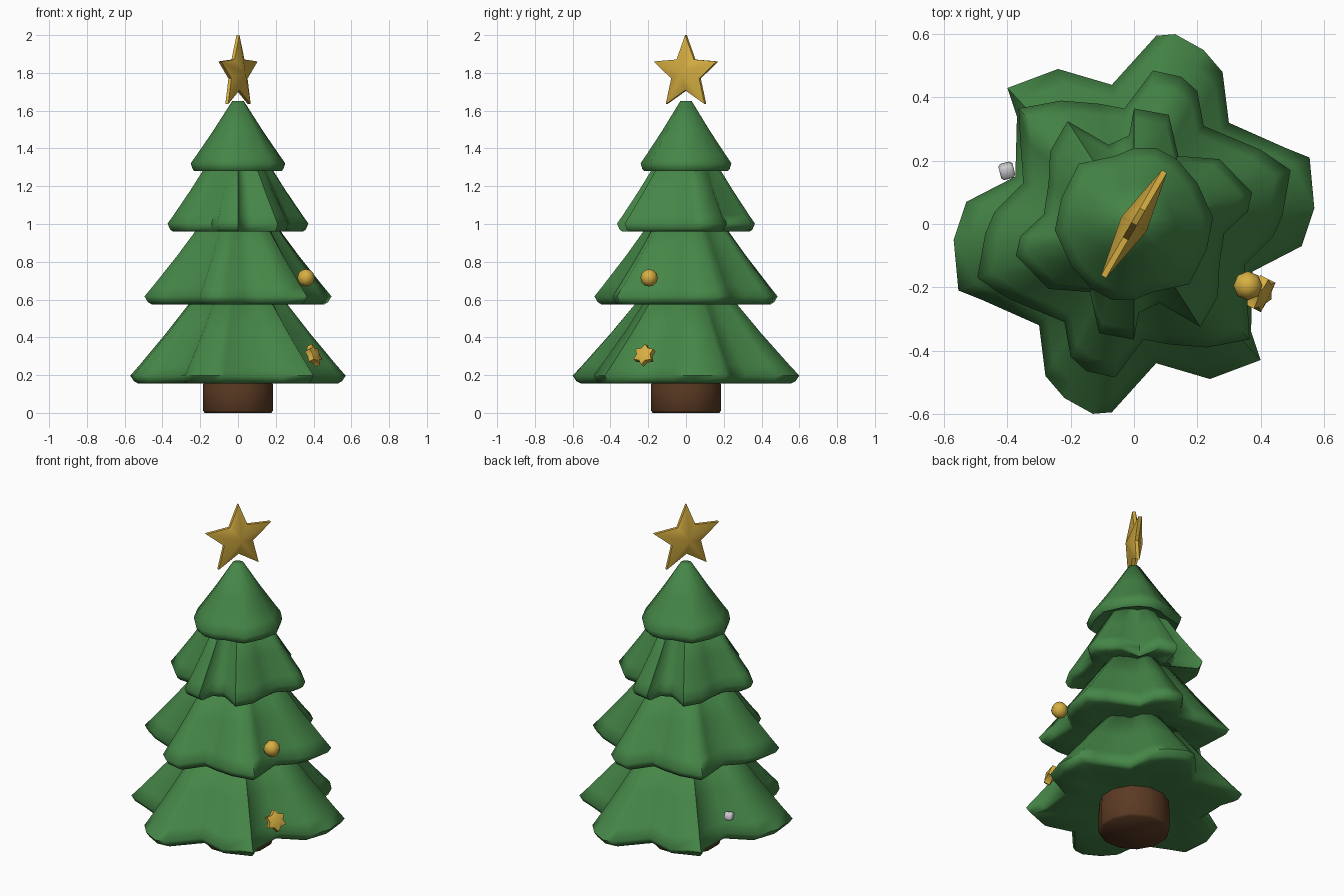
import bpy, bmesh, math
from mathutils import Vector, Matrix

if "Cube" in bpy.data.objects:
    bpy.data.objects.remove(bpy.data.objects["Cube"])


def material(name, rgb):
    m = bpy.data.materials.new(name)
    m.diffuse_color = (*rgb, 1)
    m.use_nodes = True
    m.node_tree.nodes["Principled BSDF"].inputs["Base Color"].default_value = m.diffuse_color
    return m


GREEN = material("pine green", (0.06, 0.24, 0.064))
BROWN = material("bark brown", (0.105, 0.042, 0.017))
GOLD = material("gold", (0.68, 0.43, 0.055))
SILVER = material("silver", (0.62, 0.62, 0.64))


def finish(bm, name, mat, angle=None):
    bmesh.ops.recalc_face_normals(bm, faces=bm.faces[:])
    me = bpy.data.meshes.new(name)
    bm.to_mesh(me)
    bm.free()
    me.materials.append(mat)
    ob = bpy.data.objects.new(name, me)
    bpy.context.collection.objects.link(ob)
    if angle:
        bpy.ops.object.select_all(action='DESELECT')
        ob.select_set(True)
        bpy.context.view_layer.objects.active = ob
        bpy.ops.object.shade_smooth_by_angle(angle=math.radians(angle))
    return ob


def loft(rings):
    """Skin a stack of equal-length rings and cap both ends."""
    bm = bmesh.new()
    loops = [[bm.verts.new(p) for p in r] for r in rings]
    n = len(loops[0])
    for a, b in zip(loops, loops[1:]):
        for i in range(n):
            j = (i + 1) % n
            bm.faces.new((a[i], a[j], b[j], b[i]))
    for end, ring in ((loops[0], rings[0]), (loops[-1], rings[-1])):
        c = bm.verts.new((0, 0, sum(p[2] for p in ring) / n))
        for i in range(n):
            bm.faces.new((end[i], end[(i + 1) % n], c))
    return bm


def tier(name, half, z0, z_top, r_top):
    """Lobed skirt: half outline repeated by a half turn, fading upward."""
    outline = half + [(-x, -y) for x, y in half]
    r_max = max(math.hypot(*p) for p in outline)

    def ring(t, z, rim=1.0):
        pts = []
        for x, y in outline:
            r = math.hypot(x, y)
            top = r_top * (0.35 + 0.65 * r / r_max)
            k = (top + (r - top) * t) / r * rim
            pts.append((x * k, y * k, z))
        return pts

    lip = z0 + 0.042
    h = z_top - lip
    rings = [ring(1, z0 + 0.03, 0.6), ring(1, z0, 0.925), ring(1, z0 + 0.012, 0.965),
             ring(1, lip), ring(0.85, lip + h * 0.14), ring(0.46, lip + h * 0.52),
             ring(0, z_top)]
    return finish(loft(rings), name, GREEN, 66)


# Four leafy tiers, bottom to top
tier("bottom_tier", [(.57, .05), (.555, .21), (.48, .24), (.30, .32), (.28, .48), (.22, .55),
     (.13, .60), (.07, .595), (-.07, .44), (-.24, .49), (-.40, .43), (-.37, .34),
     (-.375, .15), (-.53, .07)], .155, .63, .23)
tier("lower_middle_tier", [(.47, .03), (.495, .17), (.40, .235), (.22, .31), (.20, .42), (.15, .465),
     (.06, .485), (-.03, .365), (-.11, .38), (-.23, .39), (-.365, .365), (-.36, .27), (-.35, .13),
     (-.44, .04)], .575, 1.03, .185)
tier("upper_middle_tier", [(.36, .04), (.373, .10), (.27, .205), (.14, .215), (.11, .345),
     (0, .365), (-.015, .28), (-.08, .25), (-.21, .325), (-.265, .23), (-.27, .13),
     (-.285, .03)], .96, 1.34, .155)
tier("top_tier", [(.25, .02), (.20, .13), (.135, .205), (.07, .24), (0, .24), (-.06, .215),
     (-.175, .19), (-.23, .08)], 1.28, 1.65, .032)

# Trunk with a slightly eased foot
N = 12
trunk = [[(r * math.cos(2 * math.pi * (i + .5) / N), r * math.sin(2 * math.pi * (i + .5) / N), z)
          for i in range(N)] for r, z in ((.182, 0), (.193, .012), (.193, .12), (.185, .22))]
finish(loft(trunk), "trunk", BROWN, 50)


def star(name, points, r_out, r_in, depth, centre, normal, edge, angle):
    """Puffy star with raised centres on both sides."""
    bm = bmesh.new()
    n = Vector(normal).normalized()
    right = Vector((0, 0, 1)).cross(n).normalized()
    m = Matrix((right, n.cross(right), n)).transposed()
    c = Vector(centre)
    rim = []
    for i in range(points * 2):
        a = math.pi / 2 + math.pi * i / points
        r = r_in if i % 2 else r_out
        rim.append((r * math.cos(a), r * math.sin(a)))
    sides = [[bm.verts.new(c + m @ Vector((x, y, s * edge))) for x, y in rim] for s in (1, -1)]
    for s, loop in zip((1, -1), sides):
        mid = bm.verts.new(c + m @ Vector((0, 0, s * depth)))
        for i in range(len(loop)):
            bm.faces.new((loop[i - 1], loop[i], mid))
    for i in range(len(rim)):
        bm.faces.new((sides[0][i - 1], sides[0][i], sides[1][i], sides[1][i - 1]))
    return finish(bm, name, GOLD, angle)


# Tree topper and small star ornament
star("top_star", 5, .202, .09, .046, (0, 0, 1.798), (.866, -.5, 0), .009, 50)
star("star_ornament", 6, .06, .04, .03, (.40, -.22, .305), (.8, -.4, .4), .016, 60)

# Round gold bauble and small faceted silver bauble
bm = bmesh.new()
bmesh.ops.create_uvsphere(bm, u_segments=8, v_segments=6, radius=.046,
                          matrix=Matrix.Translation((.36, -.195, .715)))
finish(bm, "gold_bauble", GOLD, 60)
bm = bmesh.new()
bmesh.ops.create_cube(bm, size=.046, matrix=Matrix.Translation((-.402, .168, .315))
                      @ Matrix.Rotation(.25, 4, 'Z') @ Matrix.Rotation(.3, 4, 'X'))
bmesh.ops.bevel(bm, geom=bm.edges[:], offset=.008, segments=1, affect='EDGES')
finish(bm, "silver_bauble", SILVER, 50)
